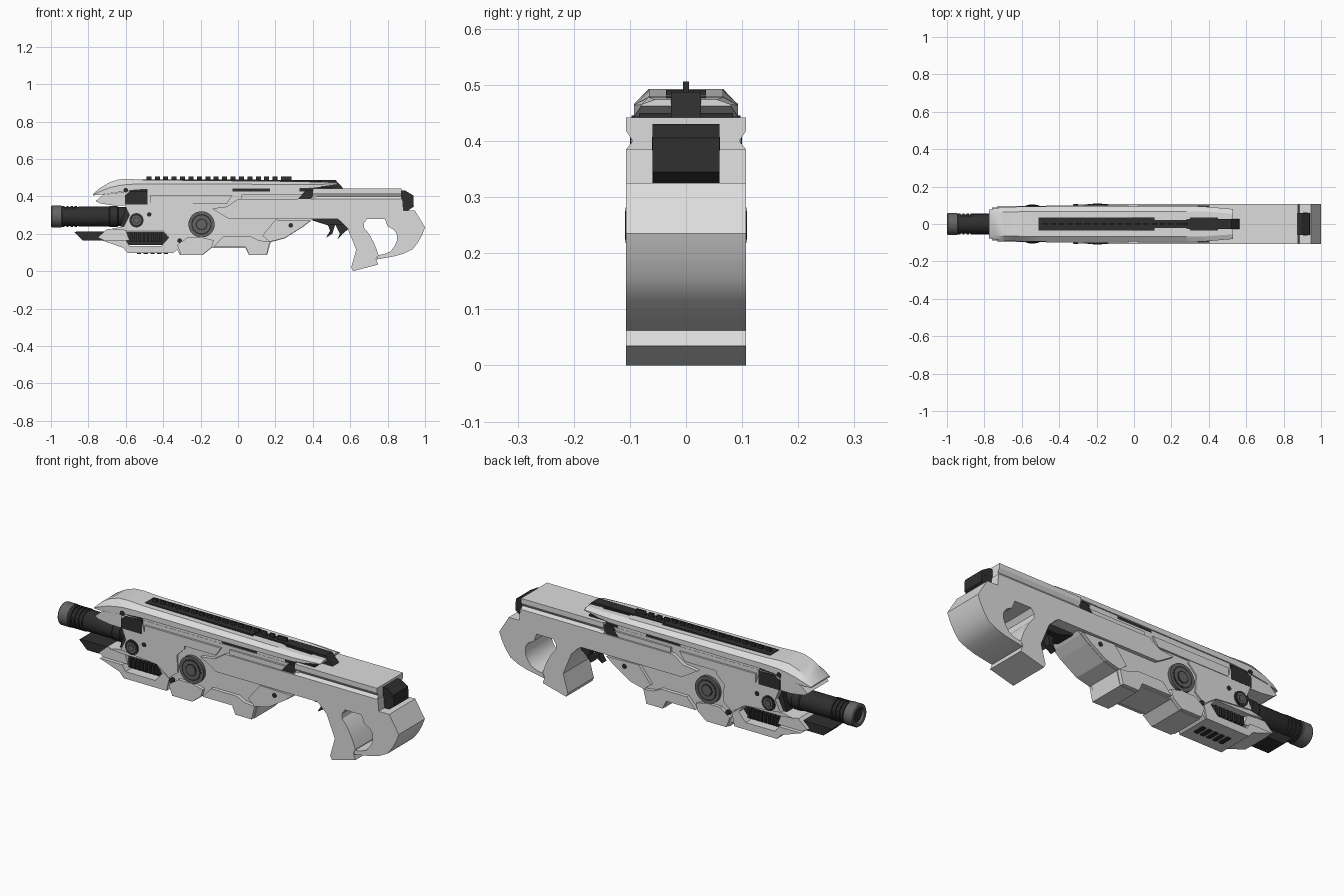
import bpy, bmesh, math

def mat(name, v):
    m = bpy.data.materials.new(name)
    m.diffuse_color = (v, v, v, 1)
    return m

LIGHT = mat("light_grey", 0.72)
DARK = mat("charcoal", 0.028)
MID = mat("mid_grey", 0.13)

def finish(bm, name, m, smooth=False):
    bmesh.ops.recalc_face_normals(bm, faces=bm.faces)
    me = bpy.data.meshes.new(name)
    bm.to_mesh(me)
    bm.free()
    me.materials.append(m)
    ob = bpy.data.objects.new(name, me)
    bpy.context.collection.objects.link(ob)
    if smooth:
        bpy.context.view_layer.objects.active = ob
        ob.select_set(True)
        bpy.ops.object.shade_smooth_by_angle(angle=math.radians(30))
        ob.select_set(False)
    return ob

def fill_caps(bm, caps):
    for f in caps:
        f.normal_update()
    bmesh.ops.triangulate(bm, faces=caps, ngon_method='EAR_CLIP')

def bridge(bm, a, b):
    n = len(a)
    for i in range(n):
        j = (i + 1) % n
        bm.faces.new((a[i], a[j], b[j], b[i]))

def add_slab(bm, pts, y0, y1):
    a = [bm.verts.new((x, y0, z)) for x, z in pts]
    b = [bm.verts.new((x, y1, z)) for x, z in pts]
    bridge(bm, a, b)
    fill_caps(bm, [bm.faces.new(a), bm.faces.new(b)])

def prism(name, pts, w, m, smooth=False):
    """Side profile (x, z) extruded across the full width."""
    bm = bmesh.new()
    add_slab(bm, pts, -w, w)
    return finish(bm, name, m, smooth)

def plates(name, pts, y0, y1, m):
    """The same plate on both sides."""
    bm = bmesh.new()
    add_slab(bm, pts, y0, y1)
    add_slab(bm, pts, -y1, -y0)
    return finish(bm, name, m)

def rect(x0, x1, z0, z1):
    return [(x0, z0), (x1, z0), (x1, z1), (x0, z1)]

def loft(name, sections, m, smooth=False):
    """Sections: (x, [(y, z)...]) with mirrored half outlines."""
    bm = bmesh.new()
    rings = []
    for x, half in sections:
        full = half + [(-y, z) for y, z in reversed(half)]
        rings.append([bm.verts.new((x, y, z)) for y, z in full])
    for a, b in zip(rings, rings[1:]):
        bridge(bm, a, b)
    fill_caps(bm, [bm.faces.new(rings[0]), bm.faces.new(rings[-1])])
    return finish(bm, name, m, smooth)

def lathe(name, prof, z, m, axis='X', x0=0, seg=32):
    """Turned part from (position, radius) pairs along x or y."""
    bm = bmesh.new()
    rings = []
    for p, r in prof:
        ring = []
        for i in range(seg):
            t = 2 * math.pi * i / seg
            c, s = r * math.cos(t), r * math.sin(t)
            ring.append(bm.verts.new((p, c, z + s) if axis == 'X' else (x0 + c, p, z + s)))
        rings.append(ring)
    for a, b in zip(rings, rings[1:]):
        bridge(bm, a, b)
    bm.faces.new(rings[0])
    bm.faces.new(rings[-1])
    return finish(bm, name, m, True)

def axle(name, x, z, r, w, m, seg=32):
    return lathe(name, [(-w, r), (w, r)], z, m, 'Y', x, seg)

# Central body with an open pocket in the front grip
prism("body", [(-.76, .375), (-.72, .41), (-.60, .425), (.36, .425), (.42, .30), (.385, .265),
               (.345, .235), (.25, .175), (.175, .155), (.155, .085), (.06, .085), (.04, .125),
               (-.14, .125), (-.19, .085), (-.31, .085), (-.325, .115), (-.345, .098),
               (-.59, .098), (-.615, .125), (-.73, .165), (-.60, .165), (-.58, .135),
               (-.41, .135), (-.37, .18), (-.40, .218), (-.60, .218), (-.68, .225),
               (-.61, .24), (-.58, .30), (-.605, .352), (-.67, .352), (-.74, .362)], .088, LIGHT)
prism("front_cheek", [(-.75, .18), (-.70, .225), (-.60, .22), (-.58, .165), (-.72, .165)], .075, LIGHT)
prism("spine", rect(-.58, .50, .41, .45), .084, DARK)
for i, (x0, x1) in enumerate(((-.485, -.03), (.17, .33))):
    plates("slot_cover_%d" % i, rect(x0, x1, .42, .446), .08, .087, LIGHT)
plates("front_vent", [(-.605, .355), (-.485, .355), (-.485, .425), (-.58, .425), (-.605, .405)],
       .08, .096, DARK)
plates("rear_vent", [(.32, .385), (.36, .43), (.42, .43), (.39, .385)], .08, .1, DARK)

# Raised side panels
plates("front_panel", [(-.605, .425), (-.60, .352), (-.58, .30), (-.61, .24), (-.40, .22), (-.33, .17),
                       (-.28, .21), (-.285, .30), (-.24, .345), (-.24, .36), (-.47, .36),
                       (-.49, .425)], .08, .095, LIGHT)
plates("front_grip_frame", [(-.615, .125), (-.59, .098), (-.345, .098), (-.33, .165), (-.40, .218),
                            (-.37, .18), (-.41, .135), (-.58, .135), (-.60, .165), (-.73, .165)],
       .08, .095, LIGHT)
plates("chin_panel", [(-.305, .087), (-.19, .087), (-.14, .127), (-.13, .165), (-.19, .18),
                      (-.27, .18), (-.325, .14)], .08, .105, LIGHT)
plates("lower_panel", [(-.13, .13), (.04, .13), (.06, .087), (.153, .087), (.17, .157),
                       (.11, .165), (.07, .185), (-.08, .185)], .08, .107, LIGHT)
plates("rear_panel", [(.13, .19), (.17, .157), (.25, .177), (.345, .237), (.385, .27), (.20, .275)],
       .08, .104, LIGHT)
plates("upper_strip", [(-.47, .36), (-.06, .36), (-.03, .405), (-.47, .405)], .08, .098, LIGHT)

# Stock with grip and rear loop as one profile
prism("stock", [(-.14, .335), (-.06, .345), (.0, .385), (.88, .385), (.885, .325), (.945, .325),
                (1.0, .235), (.985, .195), (.963, .155), (.935, .118), (.89, .095), (.84, .08),
                (.74, .062), (.748, .085), (.785, .092), (.815, .105), (.838, .135),
                (.85, .165), (.85, .195), (.835, .22), (.80, .24), (.785, .28),
                (.69, .28), (.672, .255), (.675, .23), (.70, .20), (.73, .145), (.75, .09),
                (.738, .066), (.75, .035), (.615, .0), (.605, .02), (.632, .115), (.585, .23),
                (.55, .265), (.53, .28), (.39, .28), (-.05, .28), (-.10, .31)],
      .107, LIGHT, True)
groove = [(.107, .38), (.107, .385), (.095, .40), (.107, .418), (.107, .442)]
loft("stock_top", [(.40, groove), (.875, groove)], LIGHT)
prism("stock_seam", rect(.02, .42, .38, .41), .098, LIGHT)
prism("butt_pad", [(.86, .325), (.91, .325), (.94, .345), (.937, .405), (.895, .43), (.86, .43)],
      .06, DARK)

# Top cover with rounded nose
def cover(zb, zm, zt, w, wt):
    return [(w, zb), (w, zm), (wt, zt)]

loft("top_cover", [(-.775, cover(.405, .408, .412, .076, .055)),
                   (-.74, cover(.408, .425, .443, .085, .062)),
                   (-.69, cover(.415, .445, .473, .09, .064)),
                   (-.64, cover(.422, .457, .490, .092, .065)),
                   (-.59, cover(.43, .464, .493, .093, .066)),
                   (-.50, cover(.437, .466, .488, .093, .066)),
                   (.28, cover(.441, .464, .480, .093, .066))], LIGHT, True)
loft("rear_cover", [(.28, cover(.441, .464, .480, .093, .066)),
                    (.38, cover(.443, .464, .478, .093, .066)),
                    (.53, cover(.462, .465, .474, .080, .055))], LIGHT)

# Top rail and teeth
prism("rail_base", rect(-.51, .11, .47, .491), .036, DARK)
prism("rail_tail", rect(.10, .30, .47, .486), .022, DARK)
bm = bmesh.new()
for i in range(17):
    x = -.49 + i * .045
    add_slab(bm, rect(x, x + (.055 if i == 16 else .027), .484, .506), -.005, .005)
finish(bm, "rail_teeth", DARK)
prism("sight_block", [(.28, .44), (.565, .44), (.522, .487), (.28, .487)], .027, DARK)
prism("sight_wing", rect(.30, .45, .471, .481), .036, DARK)

# Barrel and muzzle
prof = [(-.95, .050)]
for i in range(4):
    x = -.94 + i * .022
    prof += [(x, .050), (x, .056), (x + .013, .056), (x + .013, .050)]
prof += [(-.85, .053), (-.69, .053), (-.685, .057), (-.645, .057), (-.64, .05), (-.52, .05)]
lathe("barrel", prof, .292, DARK)
lathe("muzzle", [(-.955, .04), (-.998, .04), (-1.0, .044), (-1.0, .054), (-.995, .058),
                 (-.945, .058), (-.94, .05)], .292, MID)
lathe("bore", [(-.985, .038), (-.94, .038)], .292, DARK)
prism("barrel_mount", [(-.63, .24), (-.54, .235), (-.54, .34), (-.60, .345)], .07, DARK)

# Lower dark rail through the pocket, and ribs
prism("lower_rail", [(-.875, .208), (-.83, .165), (-.72, .165), (-.58, .14), (-.40, .14),
                     (-.37, .18), (-.40, .212), (-.86, .212)], .055, DARK)
bm = bmesh.new()
for s in (-1, 1):
    for i in range(8):
        x = -.575 + i * .022
        add_slab(bm, rect(x, x + .012, .155, .20), s * .05, s * .08)
finish(bm, "pocket_ribs", DARK)
bm = bmesh.new()
for i in range(5):
    x = -.54 + i * .036
    add_slab(bm, rect(x, x + .022, .092, .105), -.03, .03)
finish(bm, "bottom_studs", DARK)

# Round side discs, stepped from both sides
for name, x, z, r, w, rim in (("large_disc", -.195, .25, .07, .105, MID),
                              ("small_disc", -.543, .272, .038, .1, DARK)):
    for i, (k, m) in enumerate(((1, rim), (.78, DARK), (.68, MID), (.45, DARK), (.36, MID))):
        axle("%s_ring_%d" % (name, i), x, z, r * k, w + .001 * i, m)

# Bolts
for i, (x, z, w) in enumerate(((-.60, .433, .097), (-.475, .303, .097), (-.312, .163, .106),
                               (.282, .245, .106), (.915, .395, .061))):
    axle("bolt_%d" % i, x, z, .012, w, DARK, 16)

# Trigger and guard
prism("trigger_housing", [(.39, .30), (.40, .27), (.48, .245), (.60, .25), (.63, .29)], .05, DARK)
prism("trigger", [(.48, .25), (.492, .215), (.47, .178), (.505, .20), (.515, .235), (.52, .25)],
      .018, DARK)
prism("trigger_guard", [(.52, .25), (.545, .20), (.53, .168), (.56, .20), (.62, .25)], .025, DARK)
